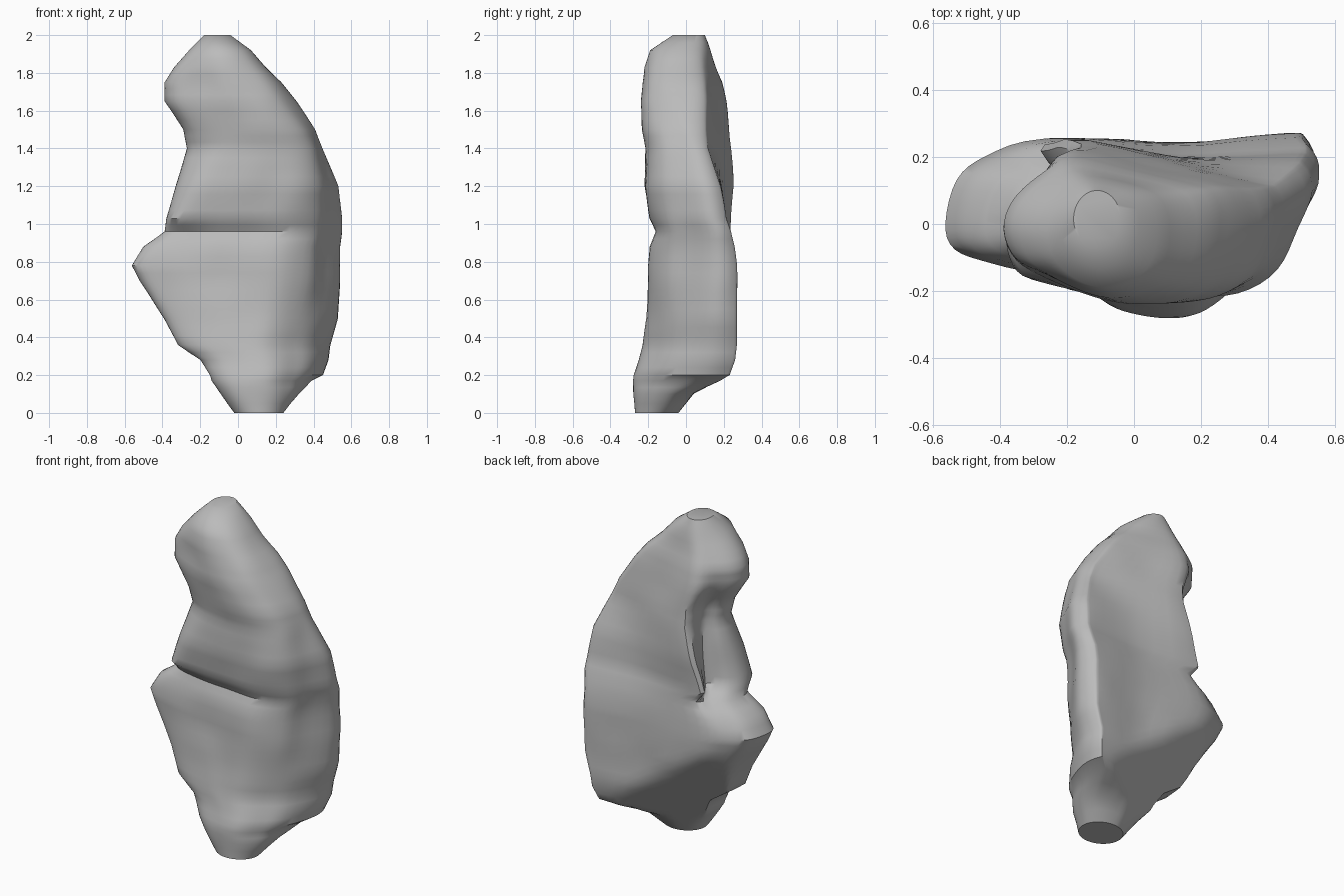
import bpy
import bmesh
import math
from mathutils import Vector, noise

default_cube = bpy.data.objects.get("Cube")
if default_cube:
    bpy.data.objects.remove(default_cube, do_unlink=True)

# Normalised outlines, all running from the left tip round the front to the back
COUNT = 15
DETAIL = 4
round_outline = [(-math.cos(math.tau * i / COUNT), -math.sin(math.tau * i / COUNT))
                 for i in range(COUNT)]
low_outline = [(-1, -.4), (-.97, -.65), (-.75, -.85), (-.45, -.95), (-.15, -1),
               (.15, -.95), (.45, -.72), (.75, -.35), (1, .45), (.95, .95),
               (.82, 1), (.2, .9), (-.45, .93), (-.78, .7), (-.94, .3)]
slab_outline = [(-1, -.15), (-.95, -.48), (-.75, -.66), (-.4, -.82), (0, -.93),
                (.4, -1), (.7, -.68), (.84, -.14), (1, .55), (.95, .95),
                (.82, 1), (.2, .88), (-.47, .94), (-.78, .72), (-.94, .42)]
shoulder_outline = [(-1, -.15), (-.99, -.6), (-.85, -.88), (-.4, -.97), (.05, -1),
                    (.42, -.95), (.7, -.65), (.86, -.15), (1, .45), (.94, .82),
                    (.8, .88), (.1, .82), (-.76, 1), (-.64, .42), (-.88, .2)]
grooved_outline = [(-1, -.1), (-.9, -.5), (-.6, -.82), (-.2, -.97), (.2, -1),
                   (.6, -.9), (.85, -.62), (.97, -.1), (1, .2), (.93, .44),
                   (.78, .5), (.05, .75), (-.68, 1), (-.74, .4), (-.93, .2)]
lobe_outline = [(-1, 0), (-.88, -.4), (-.6, -.64), (-.25, -.86), (.05, -1),
                (.38, -1), (.72, -.83), (.93, -.45), (1, .1), (.93, .5),
                (.72, .66), (.15, .88), (-.35, 1), (-.68, .75), (-.92, .4)]
outlines = [round_outline, low_outline, slab_outline, shoulder_outline,
            grooved_outline, lobe_outline, round_outline]

# Levels: height, left, right, front, back, position in the outline sequence
levels = [
    (0, -.02, .24, -.27, -.04, 0),
    (.1, -.09, .32, -.28, .04, .4),
    (.17, -.14, .39, -.28, .18, .8),
    (.2, -.15, .45, -.275, .23, 1),
    (.28, -.2, .48, -.25, .26, 1),
    (.36, -.32, .49, -.23, .27, 1.1),
    (.5, -.39, .53, -.21, .27, 1.4),
    (.7, -.52, .54, -.2, .27, 1.9),
    (.78, -.56, .54, -.2, .27, 2),
    (.88, -.5, .54, -.19, .26, 2.1),
    (.96, -.39, .55, -.16, .24, 2.3),
    (1.03, -.38, .55, -.19, .24, 3),
    (1.2, -.33, .53, -.22, .25, 3.4),
    (1.4, -.27, .45, -.21, .24, 4),
    (1.5, -.29, .41, -.23, .23, 4.2),
    (1.65, -.39, .31, -.24, .21, 4.7),
    (1.75, -.39, .23, -.23, .19, 5),
    (1.83, -.34, .15, -.22, .16, 5.3),
    (1.92, -.26, .07, -.19, .13, 5.7),
    (2, -.18, -.04, -.07, .1, 6),
]


def blended_outline(position):
    """Mix the two neighbouring outlines."""
    lower = min(int(position), len(outlines) - 2)
    amount = position - lower
    return [Vector(a).lerp(Vector(b), amount)
            for a, b in zip(outlines[lower], outlines[lower + 1])]


def smooth_loop(points):
    """Round a closed outline with a spline through its points."""
    result = []
    total = len(points)
    for i in range(total):
        a, b, c, d = (points[(i + k) % total] for k in (-1, 0, 1, 2))
        for step in range(DETAIL):
            t = step / DETAIL
            result.append(b + (c - a) * (t / 2)
                          + (2 * a - 5 * b + 4 * c - d) * (t * t / 2)
                          + (3 * b - a - 3 * c + d) * (t ** 3 / 2))
    return result


def level_ring(level):
    """Scale the blended outline to the extents of one level."""
    z, left, right, front, back, position = level
    loop = smooth_loop(blended_outline(position))
    low_u, high_u = min(p.x for p in loop), max(p.x for p in loop)
    low_v, high_v = min(p.y for p in loop), max(p.y for p in loop)
    return [Vector((left + (right - left) * (p.x - low_u) / (high_u - low_u),
                    front + (back - front) * (p.y - low_v) / (high_v - low_v), z))
            for p in loop]


def underside_limit(point):
    """Slanted break that cuts away the back below the diagonal rim."""
    return -.07 + .45 * point.x + .68 * point.z


# Rings, with intermediate rings in every long gap
rings = []
for below, above in zip(levels, levels[1:]):
    steps = math.ceil((above[0] - below[0]) / .05)
    start, end = level_ring(below), level_ring(above)
    for step in range(steps):
        rings.append([a.lerp(b, step / steps) for a, b in zip(start, end)])
rings.append(level_ring(levels[-1]))

# Stone body: loft with a slightly uneven surface and flat ends
bm = bmesh.new()
loft = []
for index, ring in enumerate(rings):
    at_end = index in (0, len(rings) - 1)
    row = []
    for point in ring:
        if not at_end:
            wobble = noise.noise_vector(point * 5) * .008
            point = point + Vector((wobble.x / 2, wobble.y, 0))
            point.y = min(point.y, underside_limit(point))
        row.append(bm.verts.new(point))
    loft.append(row)
for lower, upper in zip(loft, loft[1:]):
    for i in range(len(lower)):
        j = (i + 1) % len(lower)
        bm.faces.new((lower[i], lower[j], upper[j], upper[i]))
bm.faces.new(loft[0][::-1])
bm.faces.new(loft[-1])
bmesh.ops.recalc_face_normals(bm, faces=bm.faces)

mesh = bpy.data.meshes.new("stone_body")
bm.to_mesh(mesh)
bm.free()
stone = bpy.data.objects.new("stone_body", mesh)
bpy.context.collection.objects.link(stone)

# Plain grey surface
grey = bpy.data.materials.new("stone_grey")
grey.use_nodes = True
colour = (.5, .5, .5, 1)
grey.diffuse_color = colour
grey.node_tree.nodes["Principled BSDF"].inputs["Base Color"].default_value = colour
mesh.materials.append(grey)

bpy.ops.object.select_all(action="DESELECT")
stone.select_set(True)
bpy.context.view_layer.objects.active = stone
bpy.ops.object.shade_smooth_by_angle(angle=math.radians(40))
